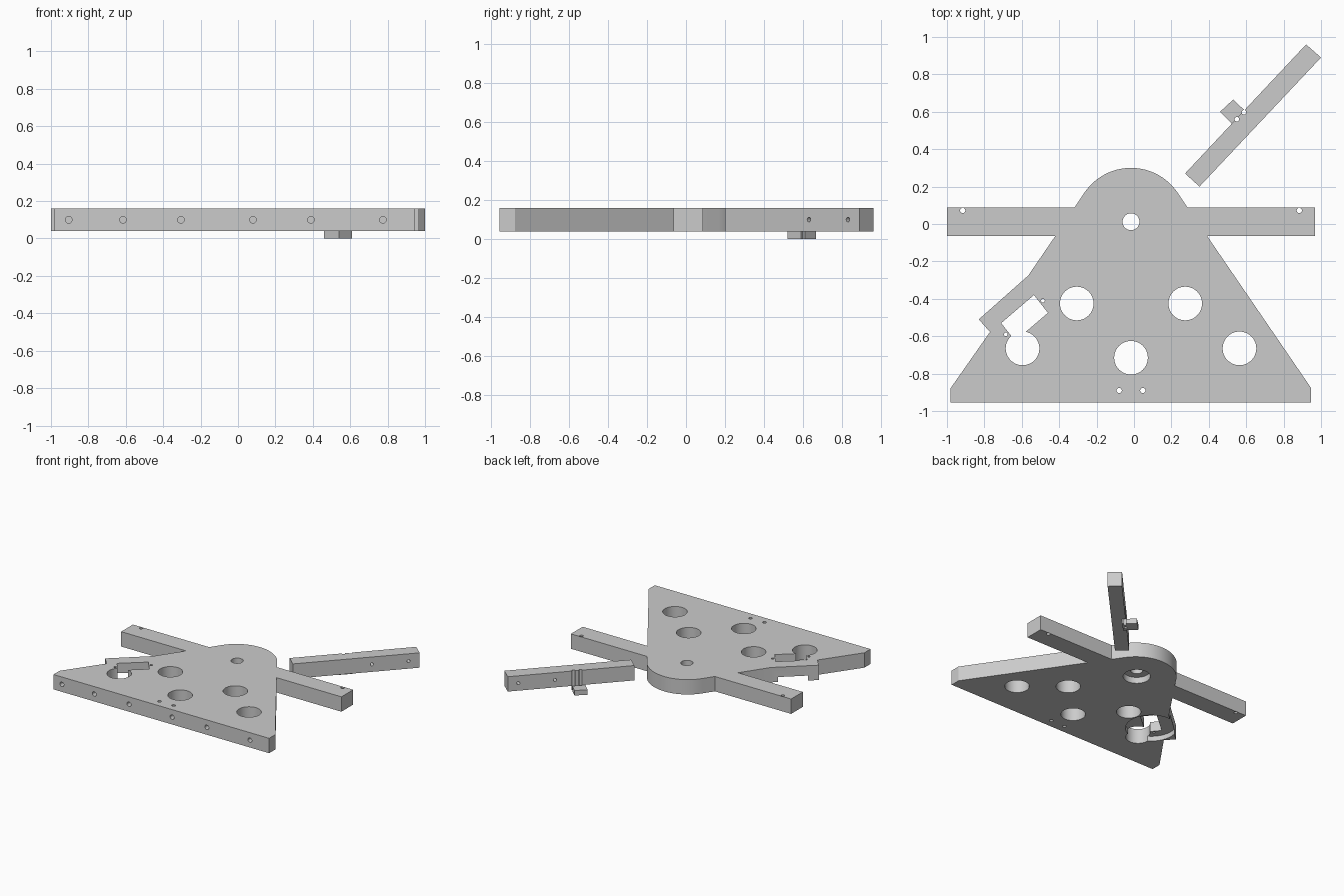
import bpy, bmesh
from math import radians, cos, sin
from mathutils import Vector

if "Cube" in bpy.data.objects:
    bpy.data.objects.remove(bpy.data.objects["Cube"])

grey = bpy.data.materials.new("matte_grey")
grey.use_nodes = True
grey.diffuse_color = (0.6, 0.6, 0.6, 1)
grey.node_tree.nodes["Principled BSDF"].inputs["Base Color"].default_value = (0.6, 0.6, 0.6, 1)

BOTTOM, TOP = 0.04, 0.16
MID = -0.016  # symmetry axis of the plate


def prism(name, outline, z0, z1):
    """Extrude a flat outline between two heights."""
    bm = bmesh.new()
    face = bm.faces.new([bm.verts.new((x, y, z0)) for x, y in outline])
    top = bmesh.ops.extrude_face_region(bm, geom=[face])["geom"]
    bmesh.ops.translate(bm, vec=(0, 0, z1 - z0),
                        verts=[v for v in top if isinstance(v, bmesh.types.BMVert)])
    bmesh.ops.recalc_face_normals(bm, faces=bm.faces)
    mesh = bpy.data.meshes.new(name)
    bm.to_mesh(mesh)
    bm.free()
    mesh.materials.append(grey)
    obj = bpy.data.objects.new(name, mesh)
    bpy.context.collection.objects.link(obj)
    return obj


def drill(start, end, radius, sides=48):
    """Cylindrical cutter running from start to end."""
    start, end = Vector(start), Vector(end)
    axis = end - start
    bpy.ops.mesh.primitive_cylinder_add(
        vertices=sides, radius=radius, depth=axis.length,
        location=(start + end) / 2, rotation=axis.to_track_quat("Z", "Y").to_euler())
    return bpy.context.object


def drill_down(x, y, radius, z0=-0.1, z1=0.3):
    return drill((x, y, z0), (x, y, z1), radius)


def cut(obj, cutters):
    """Subtract the cutters one by one, then smooth the round walls."""
    bpy.context.view_layer.objects.active = obj
    for cutter in cutters:
        cutter.hide_render = True
        mod = obj.modifiers.new("cut", "BOOLEAN")
        mod.operation, mod.solver, mod.object = "DIFFERENCE", "EXACT", cutter
        bpy.ops.object.modifier_apply(modifier=mod.name)
        bpy.data.objects.remove(cutter)
    bpy.ops.object.select_all(action="DESELECT")
    obj.select_set(True)
    bpy.ops.object.shade_smooth_by_angle(angle=radians(30))


# Main plate: triangular body, rounded nose, two arms and a side bracket
arc = [(MID + 0.3 * cos(radians(a)), 0.3 * sin(radians(a)))
       for a in [34.4 + i * (145.6 - 34.4) / 40 for i in range(41)]]
outline = [(-0.98, -0.955), (0.947, -0.955), (0.947, -0.877), (0.39, -0.063),
           (0.968, -0.063), (0.968, 0.087), (0.287, 0.087)]
outline += arc
outline += [(-0.319, 0.087), (-1.0, 0.087), (-1.0, -0.063), (-0.42, -0.063),
            (-0.565, -0.275), (-0.83, -0.51), (-0.77, -0.577), (-0.98, -0.877)]
plate = prism("main_plate", outline, BOTTOM, TOP)

# Large lightening holes, mirrored in pairs
cutters = [drill_down(MID, -0.715, 0.09)]
for offset, y in ((0.29, -0.425), (0.58, -0.665)):
    cutters += [drill_down(MID + side * offset, y, 0.09) for side in (-1, 1)]

# Pivot hole with a wider counterbore underneath
cutters += [drill_down(MID, 0.012, 0.045), drill_down(MID, 0.012, 0.1, z1=0.09)]

# Small screw holes in the arms, rear edge and bracket
for offset, y in ((0.9, 0.072), (0.063, -0.89)):
    cutters += [drill_down(MID + side * offset, y, 0.014) for side in (-1, 1)]
cutters += [drill_down(-0.487, -0.41, 0.01), drill_down(-0.685, -0.59, 0.01)]

# Slanted window with a round recess on the underside
cutters.append(prism("window_cutter", [(-0.535, -0.38), (-0.71, -0.53),
                                       (-0.635, -0.625), (-0.46, -0.475)], -0.1, 0.3))
cutters.append(drill_down(-0.585, -0.5, 0.19, z1=0.08))

# Blind holes along the front edge
cutters += [drill((x, -1.1, 0.1), (x, -0.84, 0.1), 0.018, 24)
            for x in (-0.905, -0.615, -0.305, 0.08, 0.39, 0.775)]
cut(plate, cutters)

# Separate slanted bar
bar = prism("slanted_bar", [(0.273, 0.27), (0.35, 0.2), (1.0, 0.89), (0.92, 0.96)],
            BOTTOM, TOP)
across = Vector((-0.728, 0.686, 0))
bar_cuts = []
for x, y in ((0.755, 0.63), (0.943, 0.83)):
    p = Vector((x, y, 0.1))
    bar_cuts.append(drill(p - across * 0.1, p + across * 0.25, 0.012, 24))

# Tab beneath the bar, sharing two upright screw grooves with it
tab = prism("bar_tab", [(0.53, 0.665), (0.46, 0.6), (0.54, 0.52), (0.61, 0.59)], 0, BOTTOM)
grooves = ((0.55, 0.56), (0.588, 0.597))
cut(bar, bar_cuts + [drill_down(x, y, 0.012) for x, y in grooves])
cut(tab, [drill_down(x, y, 0.012) for x, y in grooves])
